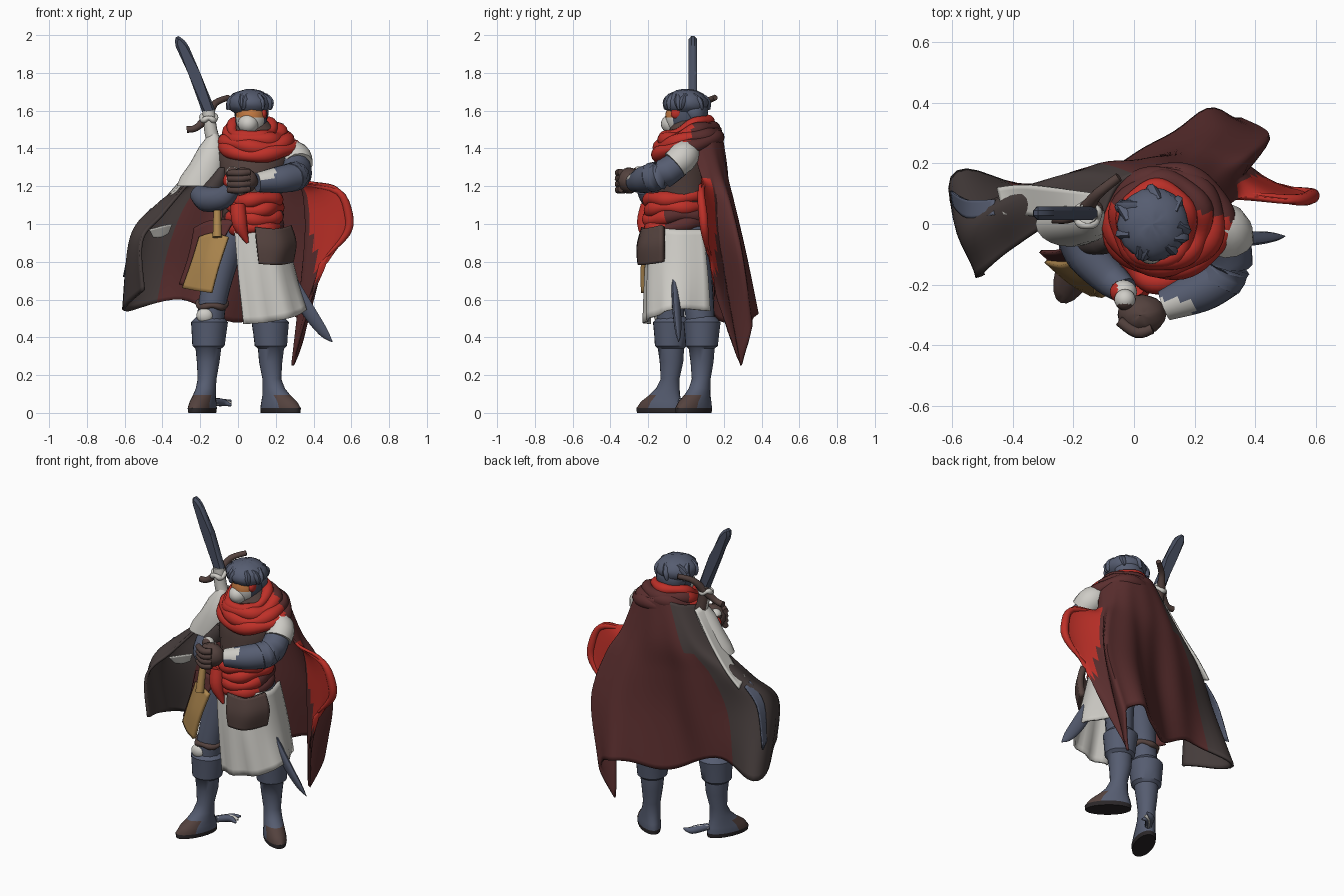
import bpy, bmesh, math, random
from mathutils import Vector

if "Cube" in bpy.data.objects:
    bpy.data.objects.remove(bpy.data.objects["Cube"])
random.seed(4)

def lin(c):
    return c / 12.92 if c <= 0.04045 else ((c + 0.055) / 1.055) ** 2.4

COL = dict(steel_blue=(86, 93, 113), red=(190, 48, 40), maroon=(90, 46, 46), white=(206, 204, 198),
           grey_brown=(70, 61, 60), tan=(172, 134, 78), skin=(196, 122, 66), leather=(84, 66, 62),
           dark_sole=(42, 38, 40), blade_blue=(72, 79, 97))
MAT = {}
for k, c in COL.items():
    MAT[k] = bpy.data.materials.new(k)
    MAT[k].diffuse_color = (*[lin(v / 255) for v in c], 1)

# ---------- helpers ----------
def finish(name, bm, mats, rule=None, angle=40, solid=0):
    mats = [mats] if isinstance(mats, str) else mats
    bmesh.ops.recalc_face_normals(bm, faces=bm.faces)
    for f in bm.faces:
        f.smooth = True
        if rule:
            f.material_index = rule(f.calc_center_median())
    me = bpy.data.meshes.new(name)
    bm.to_mesh(me)
    bm.free()
    for m in mats:
        me.materials.append(MAT[m])
    me.set_sharp_from_angle(angle=math.radians(angle))
    ob = bpy.data.objects.new(name, me)
    bpy.context.collection.objects.link(ob)
    if solid:
        s = ob.modifiers.new("thickness", 'SOLIDIFY')
        s.thickness, s.offset = solid, 0
    return ob

def spline(pts, n):
    """Catmull-Rom through tuples of any length."""
    out, P = [], [pts[0]] + list(pts) + [pts[-1]]
    for i in range(len(pts) - 1):
        a, b, c, d = P[i:i + 4]
        for s in range(n):
            t = s / n
            out.append(tuple(0.5 * (2 * q + (r - p) * t + (2 * p - 5 * q + 4 * r - w) * t * t
                       + (3 * q - p - 3 * r + w) * t ** 3) for p, q, r, w in zip(a, b, c, d)))
    return out + [tuple(pts[-1])]

def skin_rings(bm, rings, closed=False):
    R = [[bm.verts.new(p) for p in r] for r in rings]
    m = len(R[0])
    for i in range(len(R) if closed else len(R) - 1):
        a, b = R[i], R[(i + 1) % len(R)]
        for j in range(m):
            bm.faces.new((a[j], a[(j + 1) % m], b[(j + 1) % m], b[j]))
    if not closed:
        bm.faces.new(R[0])
        bm.faces.new(R[-1])

def loft(name, secs, mats, rule=None, rot=0, n=20, angle=40):
    """Stacked horizontal ellipses (x, y, z, rx, ry)."""
    bm, c, s, rings = bmesh.new(), math.cos(rot), math.sin(rot), []
    for x, y, z, rx, ry in secs:
        ring = []
        for k in range(n):
            a = math.tau * k / n
            u, v = rx * math.cos(a), ry * math.sin(a)
            ring.append((x + u * c - v * s, y + u * s + v * c, z))
        rings.append(ring)
    skin_rings(bm, rings)
    return finish(name, bm, mats, rule, angle)

def tube(name, pts, mats, rule=None, closed=False, n=12, steps=4, ref=(0.3, 0.9, 0.2), flat=1):
    """Round tube along points (x, y, z, radius)."""
    P = list(pts) if closed else spline(pts, steps)
    bm, rings, L = bmesh.new(), [], len(P)
    for i, p in enumerate(P):
        a, b = (P[i - 1], P[(i + 1) % L]) if closed else (P[max(i - 1, 0)], P[min(i + 1, L - 1)])
        t = (Vector(b[:3]) - Vector(a[:3])).normalized()
        u = t.cross(Vector(ref)).normalized()
        v = t.cross(u)
        rings.append([Vector(p[:3]) + max(p[3], .002) * (u * math.cos(math.tau * k / n)
                      + v * flat * math.sin(math.tau * k / n)) for k in range(n)])
    skin_rings(bm, rings, closed)
    return finish(name, bm, mats, rule, 50)

def wrap(name, c, rx, ry, r, mats, rule=None, tilt=0.2, ph=0):
    """Rumpled cloth ring around the body."""
    pts = []
    for k in range(48):
        a = math.tau * k / 48
        y = ry * math.sin(a)
        pts.append((c[0] + rx * math.cos(a), c[1] + y, c[2] + tilt * y + .008 * math.sin(3 * a + ph),
                    r * (1 + .15 * math.sin(5 * a + 2 * ph))))
    return tube(name, pts, mats, rule, True, ref=(0, 0, 1))

def cloth(name, rows, mats, uv_rule=None, n=5, fold=0, freq=0, thick=.012):
    """Sheet through rows of points; uv_rule picks the colour from column and row position."""
    cols = list(zip(*[spline(r, n) for r in rows]))
    grid = [spline(c, n) for c in cols]
    bm, V = bmesh.new(), []
    for i, col in enumerate(grid):
        V.append([bm.verts.new((x, y + fold * math.sin(freq * i) * j / len(col), z))
                  for j, (x, y, z) in enumerate(col)])
    for i in range(len(V) - 1):
        for j in range(len(V[0]) - 1):
            f = bm.faces.new((V[i][j], V[i + 1][j], V[i + 1][j + 1], V[i][j + 1]))
            if uv_rule:
                f.material_index = uv_rule((i + .5) / n, (j + .5) / n)
    return finish(name, bm, mats, None, 60, thick)

def blob(name, c, r, mats, rule=None, rough=0):
    bm = bmesh.new()
    bmesh.ops.create_uvsphere(bm, u_segments=20, v_segments=14, radius=1)
    for v in bm.verts:
        k = 1 + random.uniform(-rough, rough)
        v.co = Vector([c[i] + r[i] * v.co[i] * k for i in range(3)])
    return finish(name, bm, mats, rule)

# ---------- boots and legs ----------
def boot(name, x, y, kx, ky, rot):
    dx, dy = math.cos(rot), math.sin(rot)
    prof = [(0, .06, .13, .058), (.025, .06, .132, .062), (.06, .05, .115, .058), (.095, .03, .085, .055),
            (.13, .012, .064, .052), (.18, 0, .05, .05), (.27, -.005, .063, .06), (.34, 0, .07, .068),
            (.355, 0, .086, .086), (.42, 0, .092, .092), (.48, 0, .1, .098), (.51, 0, .07, .07)]
    secs = []
    for z, o, rx, ry in prof:
        t = max(0, z - .15) / .35
        secs.append((x + (kx - x) * t + dx * o, y + (ky - y) * t + dy * o, z, rx, ry))
    rule = lambda c: 2 if c.z < .015 else int(c.z < .085 and (c.x - x) * dx + (c.y - y) * dy > .08)
    loft(name, secs, ['steel_blue', 'leather', 'dark_sole'], rule, rot)

boot('left_boot', .18, .08, .17, .085, math.atan2(-.65, .75))
boot('right_boot', -.165, -.085, -.15, -.075, math.atan2(-.9, -.4))
tube('right_thigh', [(-.15, -.08, .45, .075), (-.135, -.08, .58, .075), (-.1, -.06, .75, .085), (-.04, -.03, .97, .1)], 'steel_blue')
tube('left_thigh', [(.17, .08, .45, .075), (.16, .06, .65, .085), (.12, .02, .97, .1)], 'steel_blue')
wrap('knee_strap', (-.137, -.08, .575), .072, .072, .016, 'leather')
blob('knee_pad', (-.175, -.14, .515), (.045, .03, .04), 'white')
for k in range(3):
    tube('heel_spur', [(-.13, -.03, .06, .02), (-.08, .03 + .012 * k, .055, .02), (-.035, .03 + .022 * k, .04 + .012 * k, .006)],
         'white' if k == 1 else 'steel_blue', n=8)

# ---------- torso, sash and skirt ----------
loft('torso', [(.06, -.01, .86, .13, .11), (.06, -.01, .98, .15, .14), (.07, -.01, 1.12, .15, .14), (.08, 0, 1.28, .18, .155),
               (.09, .01, 1.38, .2, .15), (.09, .01, 1.47, .14, .11), (.08, 0, 1.55, .07, .07)],
     ['leather', 'maroon'], lambda c: int(c.z < 1))
for k, z in enumerate((.99, 1.04, 1.09, 1.14)):
    wrap('waist_sash', (.085, -.045, z), .12, .145, .038, ['red', 'maroon'],
         lambda c: int(k < 2 and c.y > -.11), tilt=.1, ph=k * 1.7)
tube('sash_knot', [(.0, -.2, 1.1, .04), (.01, -.22, 1.0, .04), (.05, -.215, .9, .008)], 'red')
cloth('white_skirt', [
    [(-.02, -.18, .98), (.1, -.195, .98), (.2, -.15, .98), (.25, -.04, .97), (.22, .09, .97)],
    [(.0, -.19, .74), (.12, -.21, .74), (.24, -.17, .75), (.3, -.04, .75), (.26, .11, .75)],
    [(.03, -.2, .47), (.16, -.215, .48), (.3, -.17, .51), (.36, -.05, .55), (.29, .12, .54)]],
    'white', fold=.012, freq=1.3)
cloth('hip_pouch', [
    [(.09, -.22, .98), (.2, -.21, .97), (.27, -.12, .99)],
    [(.1, -.245, .88), (.22, -.225, .88), (.295, -.12, .9)],
    [(.11, -.24, .79), (.2, -.225, .785), (.28, -.12, .8)]], 'leather', thick=.035)
cloth('tan_panel', [
    [(-.2, -.12, .93), (-.13, -.18, .95), (-.05, -.21, .93)],
    [(-.24, -.13, .8), (-.17, -.2, .79), (-.1, -.23, .78)],
    [(-.29, -.12, .66), (-.21, -.19, .645), (-.14, -.23, .635)]], 'tan', thick=.02)
cloth('panel_backing', [
    [(-.23, -.08, .98), (-.14, -.14, 1.02), (-.02, -.18, 1.02)],
    [(-.26, -.09, .83), (-.18, -.15, .83), (-.11, -.2, .85)],
    [(-.31, -.09, .68), (-.24, -.15, .66), (-.16, -.2, .65)]], 'maroon')
tube('panel_tie', [(-.11, -.19, 1.07, .02), (-.11, -.22, .93, .025)], 'tan')
tube('short_blade', [(.22, -.06, .8, .035), (.36, -.05, .56, .04), (.45, -.042, .43, .028), (.5, -.04, .375, .002)], 'steel_blue', flat=.5)

# ---------- cape: wide flap on one side, back lobe and red curled edge on the other ----------
def cape_rule(u, v):
    if u > 6.12 + max(0, v - 2.8) * .6 and v > 1:
        return 1
    return 2 if (v > 1.2 and u < 1.6) or (v < 1.2 and u < 2) else 0

cloth('cape', [
    [(-.1, .03, 1.46), (-.06, .12, 1.48), (0, .16, 1.5), (.09, .18, 1.5), (.18, .17, 1.49), (.25, .13, 1.46), (.28, .07, 1.44), (.29, .03, 1.42)],
    [(-.24, .02, 1.25), (-.2, .14, 1.27), (-.1, .19, 1.27), (.05, .21, 1.27), (.2, .21, 1.27), (.3, .18, 1.26), (.33, .13, 1.24), (.34, .08, 1.24)],
    [(-.4, -.08, 1.05), (-.41, .08, 1.11), (-.18, .17, 1.1), (.04, .2, 1.08), (.22, .25, 1.08), (.38, .23, 1.1), (.36, .15, 1.12), (.53, .07, 1.19)],
    [(-.51, -.17, .91), (-.55, .03, .93), (-.24, .15, .85), (.02, .19, .83), (.24, .3, .83), (.44, .29, .83), (.36, .17, .88), (.6, .09, .99)],
    [(-.5, -.17, .65), (-.6, .15, .54), (-.3, .13, .6), (-.03, .2, .48), (.22, .36, .53), (.35, .34, .46), (.29, .28, .26), (.43, .13, .79)]],
    ['maroon', 'red', 'grey_brown'], cape_rule, n=8, fold=.01, freq=.8, thick=.016)
tube('red_hem', [(.36, .1, 1.21, .008), (.53, .08, 1.17, .018), (.585, .09, 1.05, .024), (.575, .1, .95, .02), (.47, .12, .83, .006)], 'red')
cloth('white_drape', [
    [(-.13, .1, 1.46), (-.15, .04, 1.48)], [(-.26, .12, 1.28), (-.26, .02, 1.27)],
    [(-.37, .13, 1.15), (-.36, .03, 1.14)], [(-.45, .12, 1.06), (-.43, .03, 1.1)]], 'white')
cloth('flap_streak', [
    [(-.46, .08, 1.06), (-.46, .03, 1.08)], [(-.55, .08, .95), (-.55, .02, .96)],
    [(-.605, .11, .72), (-.595, .06, .75)]], 'steel_blue', thick=.009)
cloth('flap_lining_patch', [
    [(-.47, -.01, .97), (-.4, .02, .99), (-.35, .05, 1.0)], [(-.45, .02, .93), (-.41, .04, .93), (-.37, .06, .95)]], 'white', thick=.008)

# ---------- scarf ----------
back = lambda c: int(c.y > .07 - .25 * max(0, c.x - .1))
wrap('scarf_inner', (.075, 0, 1.505), .105, .118, .03, 'red', tilt=.4)
for k, (z, rx, ry) in enumerate([(1.475, .135, .13), (1.445, .165, .145), (1.41, .185, .155)]):
    wrap('scarf_fold', (.09 + .01 * k, .01, z), rx, ry, .038, ['red', 'maroon'], back, .27, k * 2)

# ---------- head ----------
blob('head', (.07, -.01, 1.565), (.085, .1, .11), ['skin', 'white', 'blade_blue'],
     lambda c: 2 if c.y > -.03 or c.x > .13 else int(c.z < 1.575))
blob('face_mask', (.055, -.065, 1.53), (.056, .068, .055), 'white')
blob('hair', (.062, .0, 1.64), (.118, .12, .074), 'steel_blue', rough=.035)
blob('hair_back', (.07, .045, 1.595), (.092, .07, .085), 'steel_blue', rough=.04)
for a in (-2.7, -2.1, -1.75, -1.0, -.6, 0, .5, 1.3, 2.2, 3):
    cx, cy, s = math.cos(a), math.sin(a), random.uniform(-.05, .05)
    tube('hair_tuft', [(.062 + .07 * cx, .07 * cy, 1.67, .03), (.062 + .1 * cx - s * cy, .1 * cy + s * cx, 1.64, .03),
                       (.062 + .112 * cx - 1.4 * s * cy, .115 * cy + 1.4 * s * cx, 1.605, .006)],
         'steel_blue', n=8, ref=(-cy, cx, .01), flat=.7)
blob('head_tie', (.135, -.05, 1.585), (.018, .03, .03), 'red')

# ---------- arms ----------
tube('left_sleeve', [(.22, .02, 1.4, .06), (.3, -.01, 1.36, .08), (.32, -.06, 1.315, .078)], 'white')
tube('left_upper_arm', [(.305, -.04, 1.32, .072), (.315, -.12, 1.265, .078), (.28, -.19, 1.245, .078)], 'steel_blue')
tube('left_bracer', [(.3, -.17, 1.25, .075), (.22, -.22, 1.235, .072), (.1, -.27, 1.22, .052)],
     ['steel_blue', 'white'], lambda c: int(.07 < c.x < .2 and c.z > 1.235 and c.y < -.25), steps=8, n=16)
blob('left_fist', (.025, -.3, 1.23), (.08, .066, .068), 'leather', rough=.03)
for k in range(4):
    z = 1.275 - .03 * k
    tube('finger', [(.06, -.345, z, .018), (.01, -.358, z - .005, .02), (-.05, -.32, z - .005, .017)], 'leather', n=8)
loft('right_sleeve', [(-.13, .035, 1.48, .02, .03), (-.135, .02, 1.41, .07, .06), (-.16, .015, 1.32, .095, .075),
                      (-.19, .01, 1.25, .115, .08), (-.21, .0, 1.2, .115, .075)], 'white')
loft('right_side_vest', [(-.14, -.05, 1.19, .06, .05), (-.1, -.06, 1.25, .04, .04), (-.08, -.06, 1.3, .02, .02)], 'grey_brown')
tube('right_forearm', [(-.21, -.03, 1.16, .05), (-.16, -.1, 1.13, .068), (-.08, -.18, 1.14, .06), (-.03, -.22, 1.19, .045)], 'steel_blue')
blob('right_cuff', (-.035, -.225, 1.23), (.045, .04, .045), ['white', 'red'], lambda c: int(c.x < -.055))
blob('right_hand', (-.03, -.25, 1.27), (.035, .035, .035), ['leather', 'white'], lambda c: int(c.z > 1.275 and c.y > -.265))

# ---------- great sword on the back ----------
bm = bmesh.new()
outline = [(-.185, 1.58), (-.115, 1.59), (-.2, 1.8), (-.265, 1.95), (-.295, 1.985), (-.33, 2.0), (-.335, 1.95), (-.265, 1.8)]
fr, bk = ([bm.verts.new((x, y, z)) for x, z in outline] for y in (.014, .058))
bm.faces.new(fr)
bm.faces.new(bk)
for i in range(len(fr)):
    j = (i + 1) % len(fr)
    bm.faces.new((fr[i], fr[j], bk[j], bk[i]))
bmesh.ops.bevel(bm, geom=bm.edges[:], offset=.014, segments=1, affect='EDGES')
finish('sword_blade', bm, 'blade_blue', angle=20)
tube('sword_guard', [(-.27, .02, 1.5, .018), (-.22, .02, 1.51, .018), (-.16, .05, 1.57, .024),
                     (-.12, .1, 1.64, .018), (-.05, .155, 1.67, .015)], 'leather')
tube('sword_grip', [(-.155, .035, 1.6, .034), (-.145, .035, 1.5, .035), (-.12, .04, 1.4, .04)],
     ['white', 'leather'], lambda c: int(c.y > .05))
wrap('grip_wrap', (-.155, .03, 1.56), .036, .034, .014, 'white')

for m in bpy.data.materials:
    if m.users and not m.is_grease_pencil:
        m.use_nodes = True
        m.node_tree.nodes["Principled BSDF"].inputs["Base Color"].default_value = m.diffuse_color
